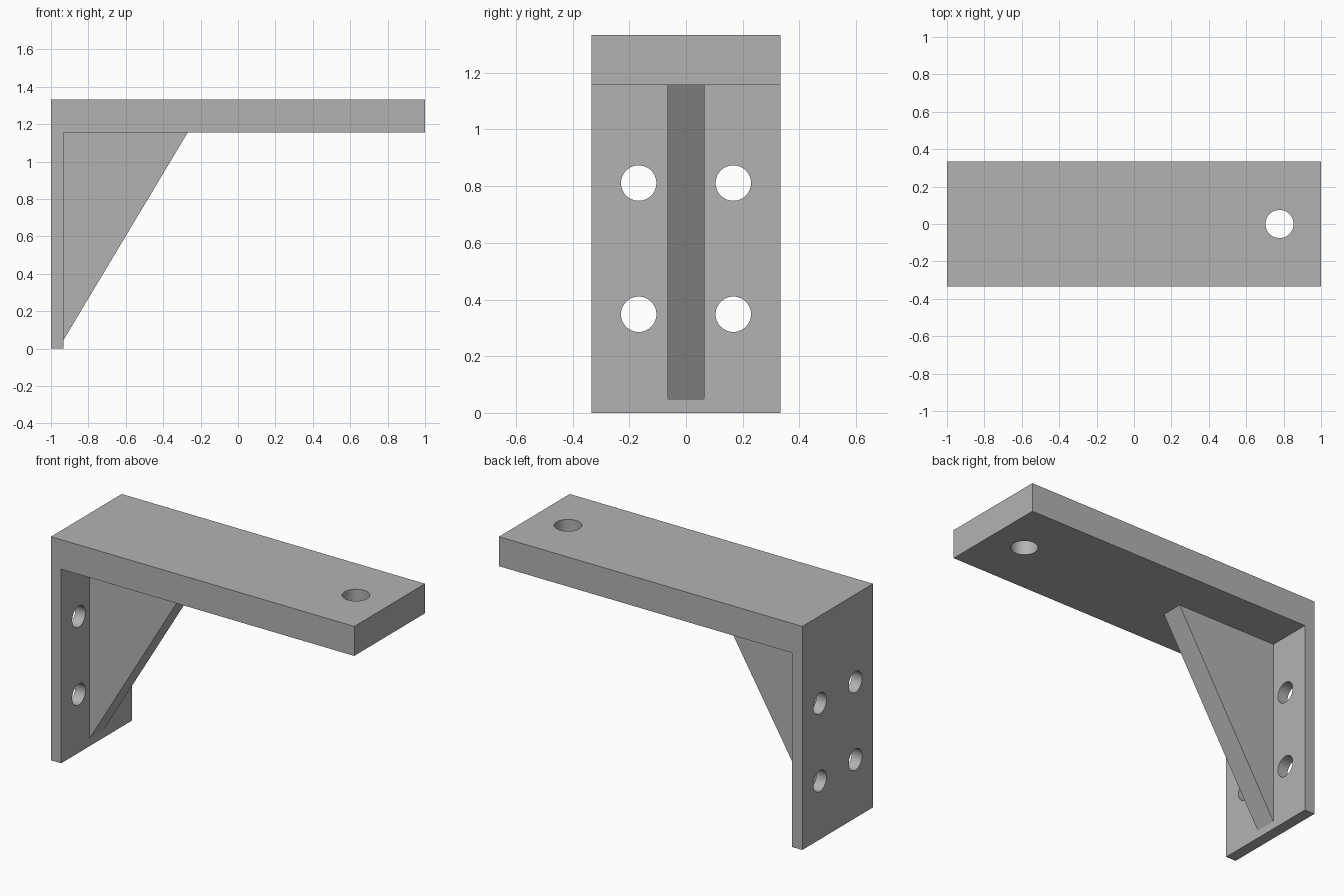
import bpy
import bmesh
from math import pi
from mathutils import Matrix, Vector

cube = bpy.data.objects.get("Cube")
if cube:
    bpy.data.objects.remove(cube, do_unlink=True)

grey = bpy.data.materials.new("plain grey")
grey.use_nodes = True
colour = (0.45, 0.45, 0.45, 1)
grey.diffuse_color = colour
grey.node_tree.nodes["Principled BSDF"].inputs["Base Color"].default_value = colour


def add_object(name, bm):
    bmesh.ops.recalc_face_normals(bm, faces=bm.faces)
    mesh = bpy.data.meshes.new(name)
    bm.to_mesh(mesh)
    bm.free()
    mesh.materials.append(grey)
    obj = bpy.data.objects.new(name, mesh)
    bpy.context.collection.objects.link(obj)
    return obj


def extrude_profile(name, points, half_width):
    """Extrude an x-z outline symmetrically along y."""
    bm = bmesh.new()
    face = bm.faces.new([bm.verts.new((x, -half_width, z)) for x, z in points])
    result = bmesh.ops.extrude_face_region(bm, geom=[face])
    moved = [v for v in result["geom"] if isinstance(v, bmesh.types.BMVert)]
    bmesh.ops.translate(bm, verts=moved, vec=(0, 2 * half_width, 0))
    return add_object(name, bm)


def drill(target, name, location, radius, axis):
    """Cut a round hole through the target along the given axis."""
    bm = bmesh.new()
    turn = Matrix.Rotation(pi / 2, 4, "Y") if axis == "X" else Matrix()
    bmesh.ops.create_cone(bm, cap_ends=True, segments=48, radius1=radius, radius2=radius,
                          depth=0.5, matrix=Matrix.Translation(Vector(location)) @ turn)
    cutter = add_object(name, bm)
    cutter.hide_render = True
    cutter.hide_set(True)
    mod = target.modifiers.new(name, "BOOLEAN")
    mod.operation = "DIFFERENCE"
    mod.solver = "EXACT"
    mod.object = cutter
    bpy.context.view_layer.objects.active = target
    bpy.ops.object.modifier_apply(modifier=mod.name)
    bpy.data.objects.remove(cutter, do_unlink=True)


# L-shaped body: thin wall plate and thick shelf arm
wall, under, top = -0.933, 1.157, 1.333
bracket = extrude_profile("bracket_body", [(-1, 0), (wall, 0), (wall, under),
                                           (1, under), (1, top), (-1, top)], 0.333)

# Four mounting holes in the wall plate
for y in (-0.167, 0.167):
    for z in (0.348, 0.811):
        drill(bracket, "mounting_hole", (-0.967, y, z), 0.0625, "X")

# Hole near the end of the arm
drill(bracket, "arm_hole", (0.778, 0, 1.245), 0.075, "Z")

# Triangular support rib
rib = extrude_profile("support_rib", [(wall, 0.046), (-0.268, under), (wall, under)], 0.066)

# Smooth hole walls, crisp plate edges
bpy.ops.object.select_all(action="DESELECT")
bracket.select_set(True)
bpy.context.view_layer.objects.active = bracket
bpy.ops.object.shade_smooth_by_angle(angle=pi / 6)
